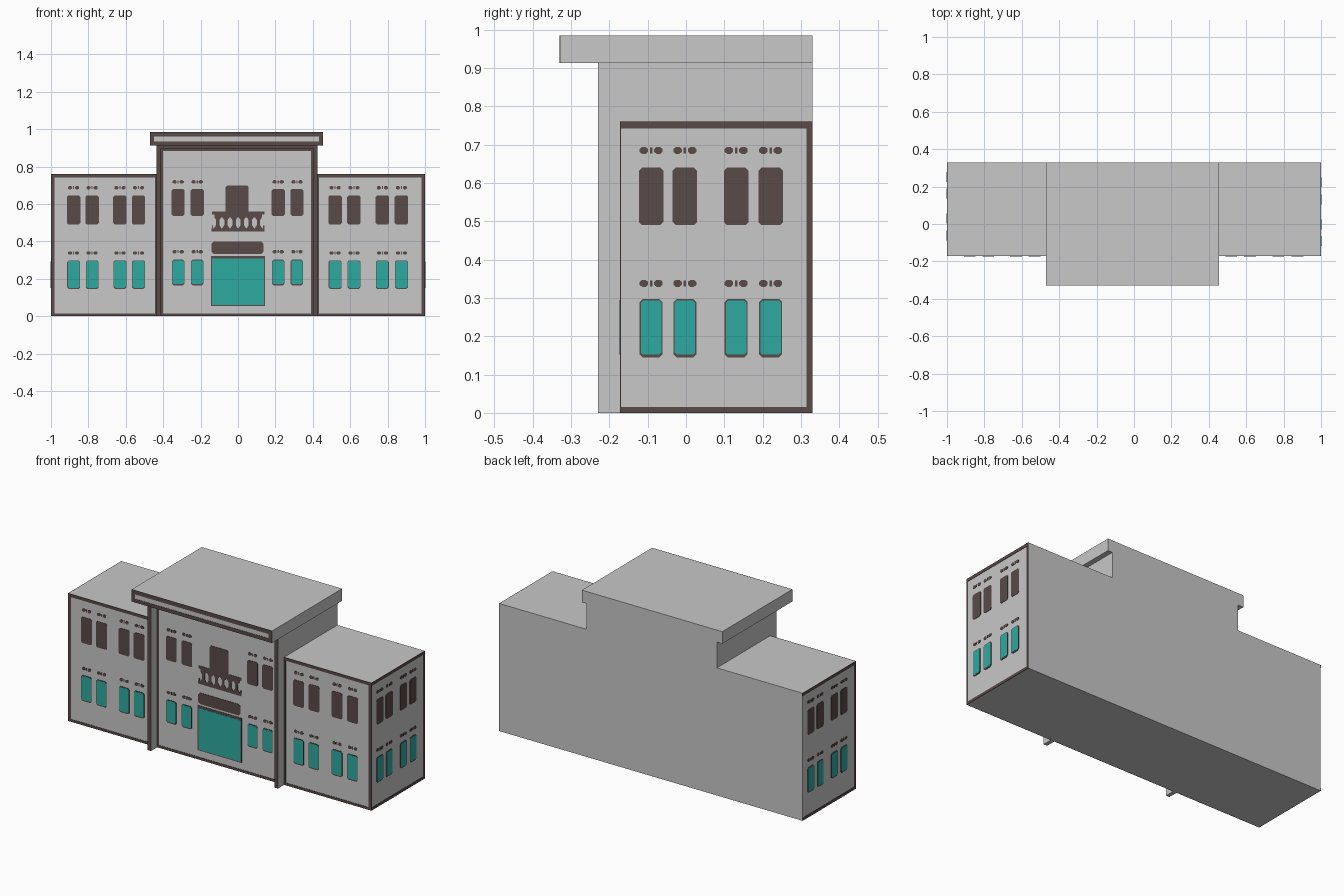
import bpy, bmesh, math

if "Cube" in bpy.data.objects:
    bpy.data.objects.remove(bpy.data.objects["Cube"])

def material(name, rgb):
    m = bpy.data.materials.new(name)
    m.diffuse_color = (*rgb, 1)
    m.use_nodes = True
    m.node_tree.nodes["Principled BSDF"].inputs["Base Color"].default_value = m.diffuse_color
    return m

STONE = material("pale_stone", (0.578, 0.578, 0.578))
BROWN = material("dark_brown", (0.098, 0.069, 0.065))
TEAL = material("teal_glass", (0.027, 0.402, 0.352))

WX, Y0, Y1 = 0.998, -0.17, 0.33   # wall planes


def finish(name, bm, mats):
    bmesh.ops.recalc_face_normals(bm, faces=bm.faces)
    me = bpy.data.meshes.new(name)
    bm.to_mesh(me)
    bm.free()
    for m in mats:
        me.materials.append(m)
    ob = bpy.data.objects.new(name, me)
    bpy.context.collection.objects.link(ob)
    return ob


def prism(bm, lower, upper):
    a = [bm.verts.new(p) for p in lower]
    b = [bm.verts.new(p) for p in upper]
    bm.faces.new(a)
    bm.faces.new(b)
    for i in range(len(a)):
        j = (i + 1) % len(a)
        bm.faces.new((a[i], a[j], b[j], b[i]))


def box(name, x0, x1, y0, y1, z0, z1, front_brown=False):
    bm = bmesh.new()
    c = [(x0, z0), (x1, z0), (x1, z1), (x0, z1)]
    prism(bm, [(x, y0, z) for x, z in c], [(x, y1, z) for x, z in c])
    ob = finish(name, bm, [STONE, BROWN])
    if front_brown:
        for f in ob.data.polygons:
            f.material_index = int(f.normal.y < -0.5)
    return ob


# Wall mappings: (u, z, outward offset) to a point
def front(u, v, d): return (u, Y0 - d, v)
def roof_front(u, v, d): return (u, -0.328 - d, v)
def right(u, v, d): return (WX + d, u, v)
def left(u, v, d): return (-WX - d, 0.16 - u, v)


def plates(name, place, shapes, mat, d=0.002):
    """Thin painted plates, all in one object."""
    bm = bmesh.new()
    for s in shapes:
        prism(bm, [place(u, v, -0.001) for u, v in s], [place(u, v, d) for u, v in s])
    return finish(name, bm, [mat])


def rect(u0, u1, v0, v1):
    return [(u0, v0), (u1, v0), (u1, v1), (u0, v1)]


def cut_rect(u0, u1, v0, v1, c=0.008):
    return [(u0 + c, v0), (u1 - c, v0), (u1, v0 + c), (u1, v1 - c),
            (u1 - c, v1), (u0 + c, v1), (u0, v1 - c), (u0, v0 + c)]


def border(u0, u1, v0, v1, l, r, b, t):
    s = [rect(u0, u1, v0, v0 + b), rect(u0, u1, v1 - t, v1)]
    if l:
        s.append(rect(u0, u0 + l, v0 + b, v1 - t))
    if r:
        s.append(rect(u1 - r, u1, v0 + b, v1 - t))
    return s


def ornament(u, v):
    """Two small rosettes above a window."""
    out = []
    for s in (-0.019, 0.019):
        out.append([(u + s + 0.012 * math.cos(a), v + 0.010 * math.sin(a))
                    for a in [math.pi * (k + 0.5) / 4 for k in range(8)]])
    out.append(rect(u - 0.003, u + 0.003, v - 0.008, v + 0.008))
    return out


def windows(label, place, centres, hw, up, low, orn):
    """Brown upper windows, teal lower windows with frames, rosettes."""
    brown, teal = [], []
    for u in centres:
        brown.append(cut_rect(u - hw, u + hw, *up))
        brown.append(cut_rect(u - hw + 0.002, u + hw - 0.002, low[0] - 0.005, low[1] + 0.002))
        teal.append(cut_rect(u - hw + 0.005, u + hw - 0.005, low[0] + 0.002, low[1] - 0.002, 0.006))
        for v in orn:
            brown += ornament(u, v)
    plates(label + "_upper_windows_and_frames", place, brown, BROWN)
    plates(label + "_lower_glass", place, teal, TEAL, 0.0032)


# Stepped main body: two wings and a taller centre
outline = [(-WX, 0), (WX, 0), (WX, 0.76), (0.424, 0.76), (0.424, 0.913),
           (-0.435, 0.913), (-0.435, 0.76), (-WX, 0.76)]
bm = bmesh.new()
prism(bm, [(x, Y0, z) for x, z in outline], [(x, Y1, z) for x, z in outline])
finish("main_body", bm, [STONE])

# Overhanging roof slab, pilasters and lintel
box("roof_slab", -0.47, 0.455, -0.328, Y1, 0.913, 0.985)
box("left_pilaster", -0.435, -0.412, -0.23, Y0, 0, 0.913, True)
box("right_pilaster", 0.401, 0.424, -0.23, Y0, 0, 0.913, True)
box("lintel", -0.412, 0.401, -0.23, Y0, 0.897, 0.913, True)

# Painted borders
plates("roof_border", roof_front,
       border(-0.47, 0.455, 0.913, 0.985, 0.022, 0.022, 0.021, 0.024), BROWN)
plates("left_wing_border", front, border(-1, -0.435, 0, 0.76, 0.02, 0.01, 0.015, 0.018), BROWN)
plates("right_wing_border", front, border(0.424, 1, 0, 0.76, 0.01, 0.02, 0.015, 0.018), BROWN)
plates("centre_border", front, border(-0.412, 0.401, 0, 0.9, 0.012, 0.012, 0.015, 0.018), BROWN)
for label, place in (("right_side", right), ("left_side", left)):
    plates(label + "_border", place, border(Y0, Y1, 0, 0.76, 0, 0.015, 0.016, 0.018), BROWN)
    windows(label, place, (-0.091, -0.003, 0.131, 0.221), 0.032,
            (0.49, 0.64), (0.15, 0.295), (0.685, 0.338))

# Front windows
windows("wing_left", front, (-0.879, -0.78, -0.631, -0.532), 0.036,
        (0.49, 0.645), (0.15, 0.297), (0.687, 0.338))
windows("wing_right", front, (0.519, 0.62, 0.772, 0.874), 0.036,
        (0.49, 0.645), (0.15, 0.297), (0.687, 0.338))
windows("centre", front, (-0.32, -0.218, 0.215, 0.315), 0.035,
        (0.537, 0.68), (0.17, 0.30), (0.718, 0.345))

# Entrance, plaque above it and balcony window
plates("entrance_frame", front, [rect(-0.145, 0.145, 0.055, 0.322)], BROWN)
plates("entrance_glass", front, [rect(-0.138, 0.138, 0.06, 0.308)], TEAL, 0.0032)
plates("entrance_plaque", front, [cut_rect(-0.142, 0.136, 0.333, 0.4, 0.012)], BROWN)
plates("balcony_window", front, [cut_rect(-0.067, 0.057, 0.55, 0.70, 0.01)], BROWN)

# Painted balustrade: rails and waisted balusters
rails = [rect(-0.14, 0.143, 0.543, 0.56), rect(-0.112, 0.112, 0.528, 0.543),
         rect(-0.142, 0.143, 0.452, 0.47)]
for k in range(6):
    u = -0.108 + 0.0435 * k
    rails.append([(u - 0.020, 0.47), (u + 0.020, 0.47), (u + 0.009, 0.487), (u + 0.009, 0.514),
                  (u + 0.018, 0.528), (u + 0.018, 0.545), (u - 0.018, 0.545), (u - 0.018, 0.528),
                  (u - 0.009, 0.514), (u - 0.009, 0.487)])
rails += [rect(-0.14, -0.133, 0.47, 0.485), rect(0.134, 0.141, 0.47, 0.485)]
plates("balcony_balustrade", front, rails, BROWN)
